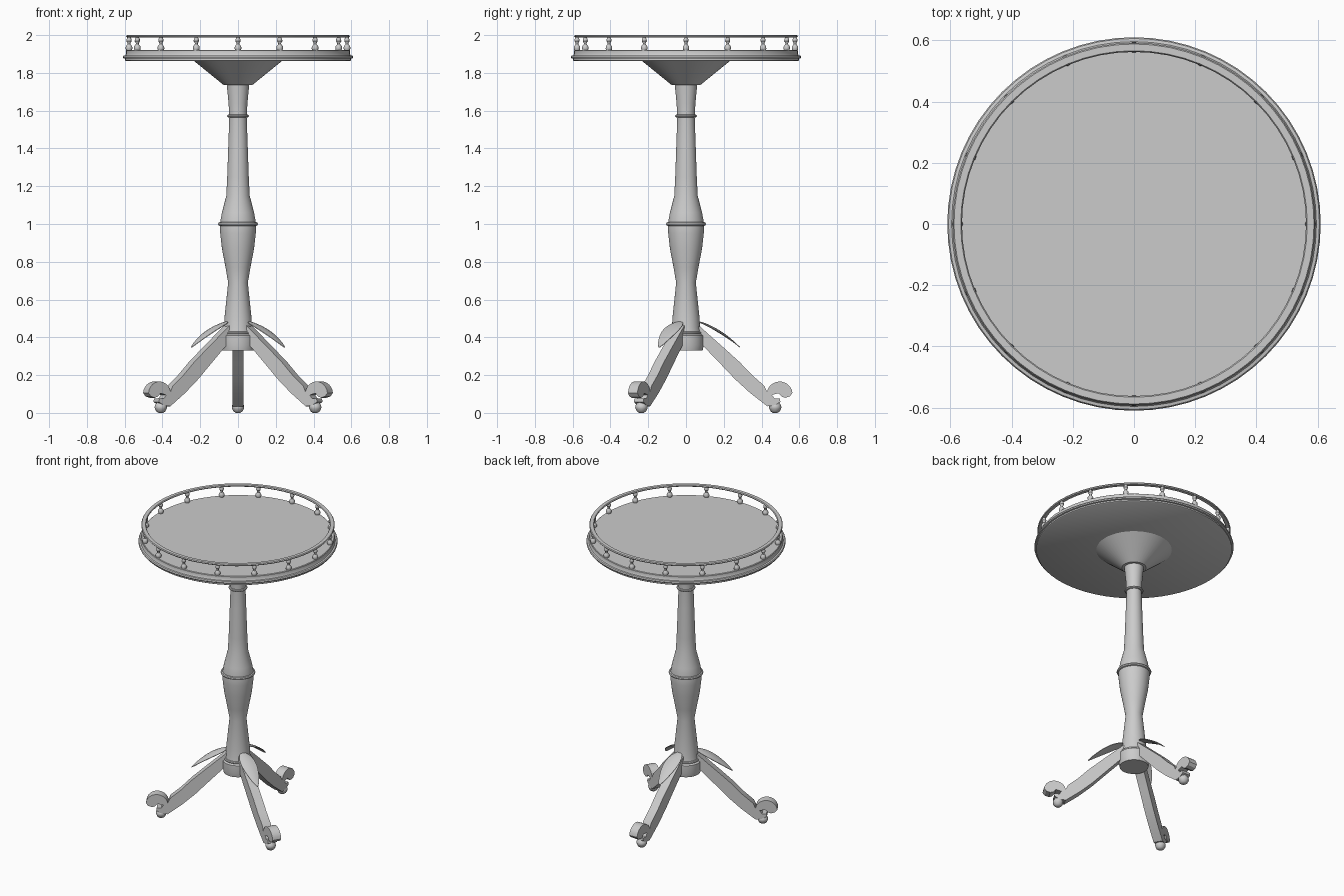
import bpy, bmesh, math
from mathutils import Matrix

if "Cube" in bpy.data.objects:
    bpy.data.objects.remove(bpy.data.objects["Cube"])

grey = bpy.data.materials.new("plain grey")
grey.diffuse_color = (0.6, 0.6, 0.6, 1)
grey.use_nodes = True
grey.node_tree.nodes["Principled BSDF"].inputs["Base Color"].default_value = grey.diffuse_color


def finish(name, bm, angle=35):
    bmesh.ops.recalc_face_normals(bm, faces=bm.faces)
    me = bpy.data.meshes.new(name)
    bm.to_mesh(me)
    bm.free()
    ob = bpy.data.objects.new(name, me)
    bpy.context.collection.objects.link(ob)
    me.materials.append(grey)
    bpy.ops.object.select_all(action='DESELECT')
    ob.select_set(True)
    bpy.context.view_layer.objects.active = ob
    bpy.ops.object.shade_smooth_by_angle(angle=math.radians(angle))
    return ob


def lathe(name, profile, sides=48, loc=(0, 0, 0), closed=False):
    """Turn an (r, z) profile about z; open profiles are capped flat."""
    bm = bmesh.new()
    rings = [[bm.verts.new((loc[0] + r * math.cos(2 * math.pi * i / sides),
                            loc[1] + r * math.sin(2 * math.pi * i / sides),
                            loc[2] + z)) for i in range(sides)] for r, z in profile]
    pairs = list(zip(rings, rings[1:]))
    if closed:
        pairs.append((rings[-1], rings[0]))
    for a, b in pairs:
        for i in range(sides):
            j = (i + 1) % sides
            bm.faces.new((a[i], a[j], b[j], b[i]))
    if not closed:
        bm.faces.new(rings[0])
        bm.faces.new(rings[-1])
    return finish(name, bm)


def torus(name, R, z, r):
    pts = [(R + r * math.cos(k * math.pi / 4), z + r * math.sin(k * math.pi / 4)) for k in range(8)]
    return lathe(name, pts, 48, closed=True)


# Turned column
lathe("column", [(0.088, 0.33), (0.094, 0.36), (0.094, 0.41), (0.08, 0.42), (0.074, 0.45),
                 (0.072, 0.50), (0.052, 0.69), (0.066, 0.77), (0.085, 0.87), (0.094, 0.95),
                 (0.096, 1.0), (0.085, 1.06), (0.062, 1.15), (0.057, 1.25), (0.05, 1.45),
                 (0.046, 1.57), (0.05, 1.64), (0.06, 1.745)])
torus("lower_collar", 0.077, 0.422, 0.009)
torus("middle_collar", 0.096, 1.0, 0.010)
torus("upper_collar", 0.050, 1.572, 0.008)

# Cone under the top, and the moulded round top
lathe("support_cone", [(0.07, 1.735), (0.075, 1.735), (0.235, 1.865)])
lathe("table_top", [(0.592, 1.862), (0.598, 1.866), (0.598, 1.875), (0.607, 1.877), (0.61, 1.884),
                    (0.606, 1.891), (0.596, 1.893), (0.592, 1.90), (0.592, 1.918), (0.588, 1.921)], 64)

# Gallery rail on small turned spindles
lathe("gallery_rail", [(0.566, 1.988), (0.588, 1.988), (0.592, 1.994), (0.588, 2.0),
                       (0.566, 2.0), (0.562, 1.994)], 64, closed=True)
for k in range(16):
    a = k * math.pi / 8
    lathe("gallery_spindle", [(0.014, 1.918), (0.018, 1.928), (0.017, 1.94), (0.008, 1.952),
                              (0.008, 1.958), (0.014, 1.968), (0.013, 1.978), (0.008, 1.99)],
          10, (0.577 * math.cos(a), 0.577 * math.sin(a), 0))


def leg(turn):
    """Flat-sided leg with a scroll curling up at the toe."""
    outline = [(0.06, 0.47), (0.04, 0.40), (0.10, 0.345), (0.18, 0.262), (0.26, 0.178), (0.34, 0.105),
               (0.43, 0.035), (0.47, 0.04), (0.50, 0.058), (0.497, 0.076), (0.47, 0.075),
               (0.455, 0.095), (0.49, 0.104), (0.507, 0.086), (0.525, 0.08), (0.55, 0.088)]
    outline += [(0.496 + 0.068 * math.cos(t), 0.10 + 0.066 * math.sin(t))
                for t in [math.radians(d) for d in range(5, 171, 15)]]
    outline += [(0.415, 0.143), (0.35, 0.20), (0.285, 0.268), (0.20, 0.345), (0.11, 0.425)]
    bm = bmesh.new()
    face = bm.faces.new([bm.verts.new((r, -0.029, z)) for r, z in outline])
    ext = bmesh.ops.extrude_face_region(bm, geom=[face])
    bmesh.ops.translate(bm, vec=(0, 0.058, 0),
                        verts=[v for v in ext["geom"] if isinstance(v, bmesh.types.BMVert)])
    bm.transform(turn)
    finish("leg", bm, 30)


def leaf(turn):
    """Pointed arched leaf springing from the column above the leg."""
    bm = bmesh.new()
    n, m = 10, 4
    layers = []
    for low in (0, 1):
        grid = []
        for i in range(n + 1):
            t = i / n
            half = 0.006 + 0.042 * math.sin(math.pi * min(1, t ** 0.8)) ** 0.8 if 0 < t < 1 else 0.004
            r = 0.06 + 0.225 * t
            z = 0.487 - 0.05 * t - 0.087 * t * t
            row = []
            for j in range(m + 1):
                u = 2 * j / m - 1
                thick = 0.004 + 0.012 * math.sin(math.pi * t) * (1 - u * u)
                row.append(bm.verts.new((r, u * half, z - 0.008 * u * u * (half / 0.048) - low * thick)))
            grid.append(row)
        layers.append(grid)
        for i in range(n):
            for j in range(m):
                bm.faces.new((grid[i][j], grid[i + 1][j], grid[i + 1][j + 1], grid[i][j + 1]))
    top, bot = layers
    rim = ([(i, 0) for i in range(n)] + [(n, j) for j in range(m)]
           + [(i, m) for i in range(n, 0, -1)] + [(0, j) for j in range(m, 0, -1)])
    for (a, b), (c, d) in zip(rim, rim[1:] + rim[:1]):
        bm.faces.new((top[a][b], top[c][d], bot[c][d], bot[a][b]))
    bm.transform(turn)
    finish("leaf", bm)


# Three legs, each with a leaf and a ball foot
for deg in (90, 210, 330):
    a = math.radians(deg)
    turn = Matrix.Rotation(a, 4, 'Z')
    leg(turn)
    leaf(turn)
    lathe("ball_foot", [(0.012, 0.0), (0.024, 0.008), (0.031, 0.022), (0.033, 0.03), (0.031, 0.04),
                        (0.022, 0.054), (0.012, 0.062)], 12,
          (0.472 * math.cos(a), 0.472 * math.sin(a), 0))
